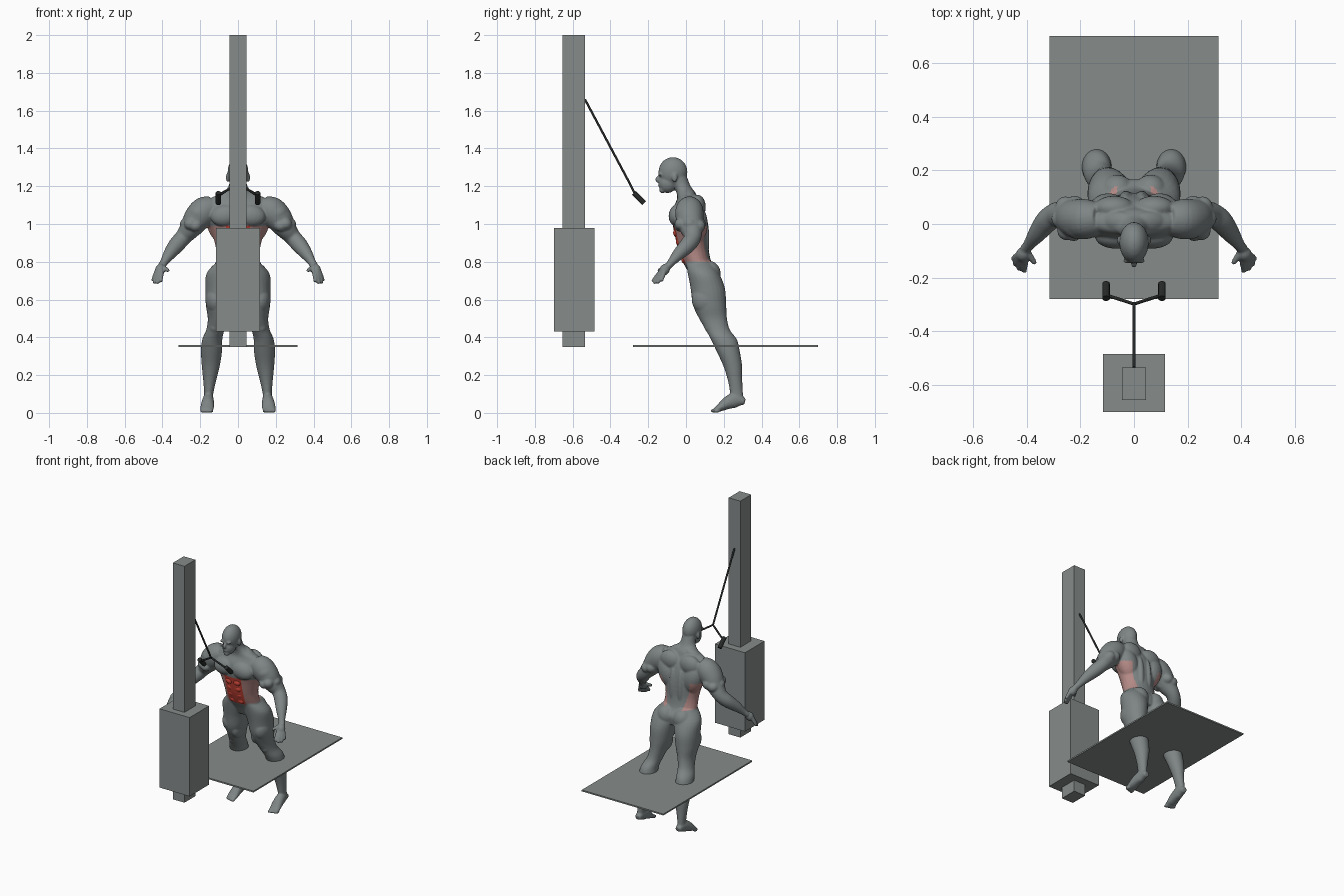
import bpy, bmesh, math
from mathutils import Vector, Matrix

cube = bpy.data.objects.get("Cube")
if cube:
    bpy.data.objects.remove(cube, do_unlink=True)


def material(name, rgb):
    m = bpy.data.materials.new(name)
    m.use_nodes = True
    m.diffuse_color = (*rgb, 1)
    m.node_tree.nodes["Principled BSDF"].inputs["Base Color"].default_value = (*rgb, 1)
    return m


STEEL = material("machine grey", (0.24, 0.265, 0.26))
SKIN = material("body grey", (0.21, 0.235, 0.235))
RED = material("active muscle red", (0.6, 0.06, 0.04))
PINK = material("assisting muscle pink", (0.45, 0.25, 0.235))
BLACK = material("cable black", (0.02, 0.022, 0.022))


def add_object(name, mesh, *mats):
    ob = bpy.data.objects.new(name, mesh)
    bpy.context.scene.collection.objects.link(ob)
    for m in mats:
        mesh.materials.append(m)
    return ob


def finish(name, bm, *mats, smooth=False):
    bmesh.ops.recalc_face_normals(bm, faces=bm.faces[:])
    for f in bm.faces:
        f.smooth = smooth
    mesh = bpy.data.meshes.new(name)
    bm.to_mesh(mesh)
    bm.free()
    return add_object(name, mesh, *mats)


def box(name, lo, hi, mat):
    lo, hi = Vector(lo), Vector(hi)
    bm = bmesh.new()
    bmesh.ops.create_cube(bm, size=1, matrix=Matrix.Translation((lo + hi) / 2)
                          @ Matrix.Diagonal((*(hi - lo), 1)))
    return finish(name, bm, mat)


def rod(name, a, b, r, mat):
    a, b = Vector(a), Vector(b)
    bm = bmesh.new()
    turn = (b - a).to_track_quat('Z', 'Y').to_matrix().to_4x4()
    bmesh.ops.create_cone(bm, cap_ends=True, segments=12, radius1=r, radius2=r,
                          depth=(b - a).length,
                          matrix=Matrix.Translation((a + b) / 2) @ turn)
    return finish(name, bm, mat)


def blob(bm, loc, radii, tilt=(0, 0)):
    # ellipsoid, tilted about x and then y
    rot = Matrix.Rotation(tilt[1], 4, 'Y') @ Matrix.Rotation(tilt[0], 4, 'X')
    bmesh.ops.create_uvsphere(bm, u_segments=20, v_segments=14, radius=1,
                              matrix=Matrix.Translation(loc) @ rot @ Matrix.Diagonal((*radii, 1)))


def catmull(pts, steps=4):
    pts = [Vector(p) for p in pts]
    ext = [pts[0]] + pts + [pts[-1]]
    out = []
    for a, b, c, d in zip(ext, ext[1:], ext[2:], ext[3:]):
        for i in range(steps):
            t = i / steps
            out.append(b + (c - a) * (t / 2) + (a * 2 - b * 5 + c * 4 - d) * (t * t / 2)
                       + (b * 3 - a - c * 3 + d) * (t ** 3 / 2))
    return out + [pts[-1]]


def loft(bm, pts, s=1, level=False, n=24):
    # tube through (x, y, z, radius, radius) stations; level keeps rings horizontal
    st = catmull([(p[0] * s, *p[1:]) for p in pts])
    rings = []
    for i, p in enumerate(st):
        t = Vector(st[min(i + 1, len(st) - 1)][:3]) - Vector(st[max(i - 1, 0)][:3])
        t = Vector((0, 0, 1)) if level else t.normalized()
        u = Vector((1, 0, 0))
        u = (u - t * u.dot(t)).normalized()
        v = t.cross(u)
        rings.append([bm.verts.new(Vector(p[:3]) + u * p[3] * math.cos(k * math.tau / n)
                                   + v * p[4] * math.sin(k * math.tau / n)) for k in range(n)])
    for a, b in zip(rings, rings[1:]):
        for k in range(n):
            bm.faces.new((a[k], a[k - 1], b[k - 1], b[k]))
    bm.faces.new(rings[0])
    bm.faces.new(rings[-1])


# Machine and platform
box("column", (-.045, -.655, .35), (.045, -.535, 2), STEEL)
box("weight_stack", (-.116, -.7, .43), (.116, -.485, .98), STEEL)
box("platform", (-.315, -.28, .35), (.315, .7, .36), STEEL)

# Cable and handles
split = (0, -.298, 1.215)
rod("cable", (0, -.535, 1.66), split, .006, BLACK)
for s, side in ((1, "left"), (-1, "right")):
    rod(side + "_rope", split, (.102 * s, -.265, 1.15), .006, BLACK)
    rod(side + "_handle", (.104 * s, -.277, 1.165), (.104 * s, -.222, 1.11), .014, BLACK)

# Torso and neck
bm = bmesh.new()
loft(bm, [(0, .10, .69, .08, .06), (0, .088, .75, .122, .078), (0, .058, .80, .118, .076),
          (0, .038, .87, .117, .082), (0, .027, .95, .138, .088), (0, .016, 1.02, .165, .09),
          (0, .01, 1.08, .18, .08), (0, .008, 1.13, .155, .056), (0, 0, 1.165, .085, .05),
          (0, -.02, 1.2, .05, .045), (0, -.04, 1.25, .045, .045)], level=True)

# Head
blob(bm, (0, -.069, 1.275), (.055, .077, .079))
blob(bm, (0, -.097, 1.217), (.041, .049, .053))
blob(bm, (0, -.125, 1.18), (.021, .018, .017))
blob(bm, (0, -.149, 1.238), (.011, .013, .018), (-.3, 0))
blob(bm, (0, -.135, 1.203), (.018, .014, .008))

for s in (1, -1):
    # Ears and brow
    blob(bm, (.056 * s, -.06, 1.245), (.008, .015, .024))
    blob(bm, (.022 * s, -.138, 1.262), (.02, .01, .008))

    # Chest, back and seat muscles
    blob(bm, (.068 * s, -.047, 1.045), (.078, .045, .058), (-.1, .15 * s))
    blob(bm, (.095 * s, .05, 1.0), (.07, .065, .11), (0, .3 * s))
    blob(bm, (.075 * s, .06, 1.09), (.075, .045, .065))
    blob(bm, (.03 * s, .09, .92), (.025, .034, .14))
    blob(bm, (.058 * s, .01, 1.152), (.07, .038, .03), (0, .45 * s))
    blob(bm, (.062 * s, .122, .735), (.062, .062, .07))

    # Leg
    loft(bm, [(.062, .066, .80, .05, .068), (.078, .092, .74, .088, .083),
              (.092, .115, .66, .081, .091), (.1, .125, .57, .07, .088),
              (.107, .143, .50, .053, .074), (.12, .168, .44, .048, .064),
              (.136, .2, .39, .053, .069), (.14, .222, .33, .056, .062),
              (.144, .247, .25, .048, .05), (.15, .26, .17, .034, .038),
              (.155, .268, .10, .024, .034), (.158, .272, .06, .025, .034)], s, level=True)
    blob(bm, (.118 * s, .105, .60), (.055, .075, .08), (.2, 0))
    blob(bm, (.075 * s, .115, .55), (.035, .065, .07), (.2, 0))
    blob(bm, (.125 * s, .137, .455), (.03, .04, .035))

    # Foot and toes
    loft(bm, [(.155, .312, .06, .02, .016), (.157, .265, .068, .028, .039),
              (.16, .22, .053, .033, .034), (.163, .18, .028, .036, .021),
              (.164, .155, .016, .033, .012)], s)
    for k in range(5):
        blob(bm, ((.14 + .0125 * k) * s, .148 + .004 * k, .011), (.009, .018, .011))

    # Arm
    loft(bm, [(.13, .02, 1.09, .06, .06), (.175, .018, 1.07, .076, .074),
              (.215, .02, 1.03, .073, .073), (.25, .028, .98, .058, .062),
              (.29, .035, .93, .044, .046), (.325, .01, .89, .043, .043),
              (.36, -.035, .845, .034, .034), (.39, -.075, .8, .022, .022),
              (.405, -.095, .775, .022, .018)], s)
    blob(bm, (.205 * s, .012, 1.055), (.066, .07, .06))
    for x, y, z, r in ((.25, -.025, 1.0, .036), (.225, -.03, .99, .034), (.255, .065, .99, .038),
                       (.272, .02, 1.0, .036), (.22, .065, 1.0, .04), (.215, .02, .975, .034)):
        blob(bm, (x * s, y, z), (r, r, r * .9))

    # Hand with fingers and thumb
    blob(bm, (.412 * s, -.113, .758), (.027, .027, .034), (-.5, -.3 * s))
    fingers = [((.43, -.115, .75), (.452, -.13, .697)), ((.427, -.125, .745), (.444, -.152, .685)),
               ((.417, -.132, .745), (.428, -.17, .685)), ((.405, -.133, .748), (.409, -.178, .695)),
               ((.397, -.105, .772), (.368, -.148, .752))]
    for a, b in fingers:
        mid = [(p + q) / 2 for p, q in zip(a, b)]
        loft(bm, [(*a, .013, .013), (*mid, .012, .012), (*b, .009, .009)], s, n=10)

# Fuse the anatomy into one smooth skin
rough = finish("body_base", bm, SKIN)
fuse = rough.modifiers.new("fuse", 'REMESH')
fuse.mode = 'VOXEL'
fuse.voxel_size = .0055
soften = rough.modifiers.new("soften", 'SMOOTH')
soften.factor = .5
soften.iterations = 4
mesh = bpy.data.meshes.new_from_object(rough.evaluated_get(bpy.context.evaluated_depsgraph_get()))
bpy.data.objects.remove(rough, do_unlink=True)
mesh.name = "athlete_body"
mesh.materials.clear()
add_object("athlete_body", mesh, SKIN, RED, PINK)

# Highlight the waist muscles: red in front, pink at the flanks
for p in mesh.polygons:
    p.use_smooth = True
    x, y, z = abs(p.center.x), p.center.y, p.center.z
    p.material_index = 0
    if .79 < z < .99 and x < .165:
        if x < .062 and y < .02:
            p.material_index = 1
        elif x > .06 and z > .8 and (y < .06 or x > .06 + (z - .8) * .25):
            p.material_index = 2

# Abdominal muscle blocks
for s, side in ((1, "left"), (-1, "right")):
    for row in range(4):
        bm = bmesh.new()
        z = .815 + row * .047
        blob(bm, (.029 * s, -.004 - row * .0145, z), (.028, .02, .025), (-.3, 0))
        finish(f"{side}_abdominal_{row + 1}", bm, RED, smooth=True)
